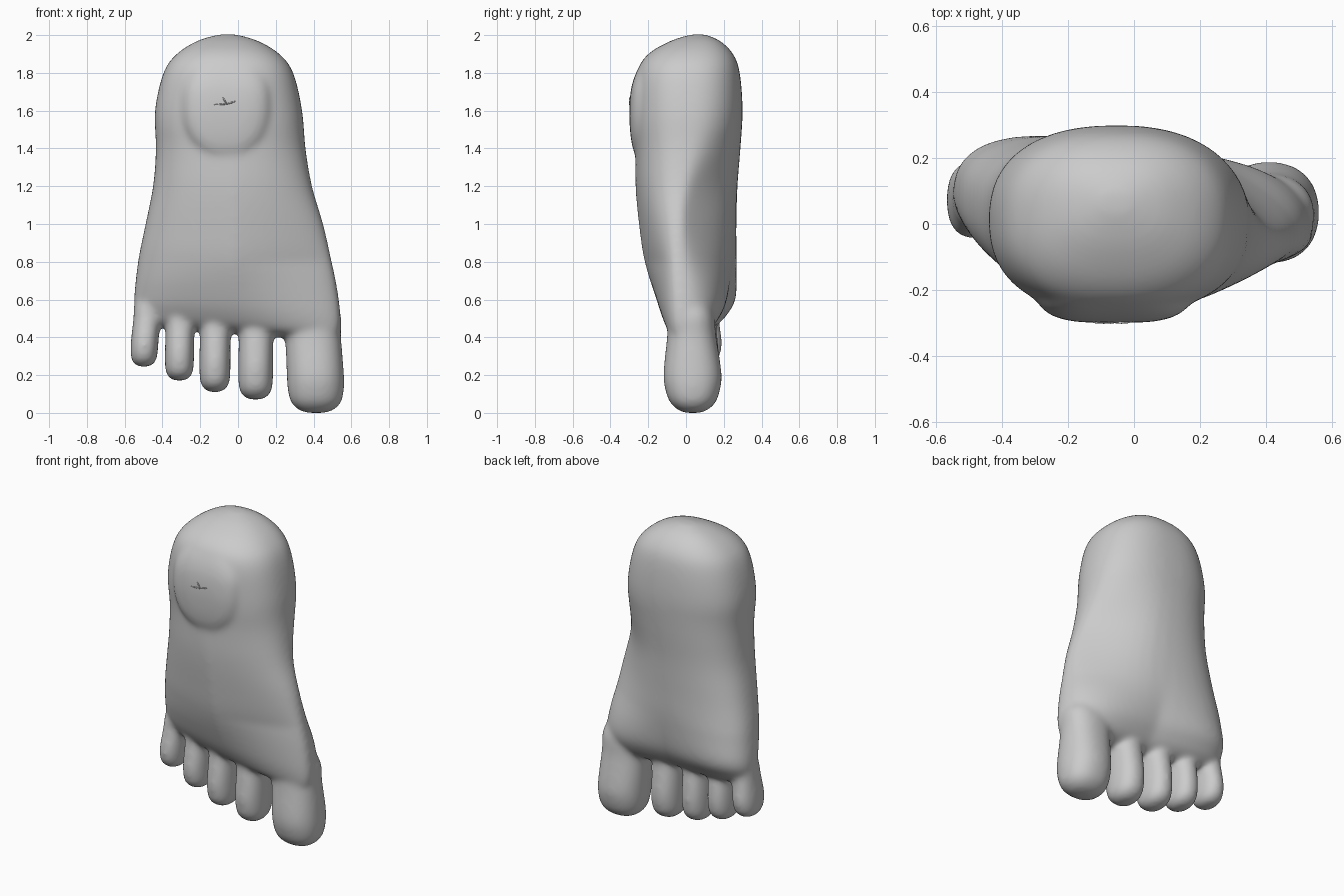
import bpy
import bmesh
import math
from mathutils import Vector, Matrix

cube = bpy.data.objects.get("Cube")
if cube:
    bpy.data.objects.remove(cube, do_unlink=True)

skin = bpy.data.materials.new("matte grey")
skin.use_nodes = True
grey = (0.6, 0.6, 0.6, 1)
skin.diffuse_color = grey
skin.node_tree.nodes["Principled BSDF"].inputs["Base Color"].default_value = grey

SIDES = 48
STEPS = 4


def power(value, exponent):
    return math.copysign(abs(value) ** exponent, value)


def bell(value, centre, spread):
    return math.exp(-((value - centre) / spread) ** 2)


def clamp(value):
    return min(max(value, 0), 1)


def blend_rows(rows):
    """Catmull-Rom interpolation between cross-sections."""
    rows = [Vector(r) for r in rows]
    result = []
    for i in range(len(rows) - 1):
        a, b, c, d = (rows[max(i - 1, 0)], rows[i], rows[i + 1],
                      rows[min(i + 2, len(rows) - 1)])
        for s in range(STEPS):
            t = s / STEPS
            result.append(0.5 * (2 * b + (c - a) * t
                                 + (2 * a - 5 * b + 4 * c - d) * t ** 2
                                 + (3 * b - a - 3 * c + d) * t ** 3))
    return result + [rows[-1]]


def loft(bm, rows, roundness, shape=None):
    """Skin rows of (height, left, right, front, back) with closed ends."""
    rings = []
    for z, x0, x1, y0, y1 in blend_rows(rows):
        ring = []
        for k in range(SIDES):
            a = math.tau * k / SIDES
            u, v = power(math.cos(a), roundness), power(math.sin(a), roundness)
            p = Vector(((x0 + x1) / 2 + u * (x1 - x0) / 2,
                        (y0 + y1) / 2 + v * (y1 - y0) / 2, z))
            if shape:
                shape(p, u, v)
            ring.append(bm.verts.new(p))
        rings.append(ring)
    for low, high in zip(rings, rings[1:]):
        for k in range(SIDES):
            n = (k + 1) % SIDES
            bm.faces.new((low[k], low[n], high[n], high[k]))
    bm.faces.new(rings[0][::-1])
    bm.faces.new(rings[-1])


def sole_shape(p, u, v):
    """Tilt the forefoot, slope the instep, hollow the arch, swell the ball."""
    fore = clamp((1.5 - p.z) / 0.7)
    p.y -= 0.06 * fore * u
    if v > 0:
        p.y += 0.08 * bell(p.z, 0.55, 0.2) * abs(u) * v
        if u > 0:
            p.y -= 0.18 * bell(p.z, 1.08, 0.32) * v * u * u
    elif u > 0:
        p.y -= 0.12 * fore * clamp((p.z - 0.45) / 0.35) * u * v
    p.z -= 0.08 * p.x * clamp((0.7 - p.z) / 0.2)


bm = bmesh.new()

# Heel, instep and ball
loft(bm, [
    (0.42, -0.47, 0.47, 0.01, 0.06),
    (0.45, -0.52, 0.52, -0.06, 0.12),
    (0.50, -0.545, 0.54, -0.105, 0.165),
    (0.60, -0.55, 0.538, -0.155, 0.215),
    (0.80, -0.53, 0.498, -0.22, 0.25),
    (1.00, -0.49, 0.453, -0.25, 0.26),
    (1.20, -0.45, 0.393, -0.268, 0.27),
    (1.40, -0.435, 0.358, -0.268, 0.288),
    (1.60, -0.44, 0.34, -0.275, 0.30),
    (1.80, -0.395, 0.293, -0.26, 0.285),
    (1.90, -0.325, 0.22, -0.20, 0.25),
    (1.97, -0.215, 0.105, -0.08, 0.18),
    (2.004, -0.10, -0.01, 0.03, 0.10),
], 0.84, sole_shape)

# Broad flat ankle stump, sharpest along its lower rim
loft(bm, [
    (1.345, -0.13, 0.01, -0.25, 0),
    (1.38, -0.20, 0.08, -0.275, 0),
    (1.44, -0.26, 0.14, -0.29, 0),
    (1.52, -0.295, 0.175, -0.298, 0),
    (1.62, -0.305, 0.185, -0.30, 0),
    (1.73, -0.295, 0.175, -0.288, 0),
    (1.83, -0.25, 0.13, -0.25, 0),
    (1.90, -0.20, 0.08, -0.19, 0),
], 0.58)

# Toes: tip height, left, right, front, back, root x and root y
toes = [
    (0.00, 0.262, 0.565, -0.118, 0.19, 0.37, 0.02),
    (0.07, 0.0, 0.186, -0.10, 0.16, 0.10, 0.02),
    (0.11, -0.205, -0.04, -0.09, 0.165, -0.115, 0.04),
    (0.17, -0.388, -0.233, -0.07, 0.175, -0.30, 0.06),
    (0.243, -0.572, -0.425, -0.045, 0.19, -0.455, 0.085),
]
for tip, x0, x1, y0, y1, root_x, root_y in toes:
    cx, cy = (x0 + x1) / 2, (y0 + y1) / 2
    wide, deep = (x1 - x0) / 2, (y1 - y0) / 2
    length = 0.66 - tip
    cap = min(wide * 0.95, 0.12)
    rows = []
    # Rounded tip, full pad, slim neck, flared root buried in the ball
    for h, w, d in ((0.0, 0.3, 0.25), (cap * 0.12, 0.6, 0.5), (cap * 0.45, 0.87, 0.78),
                    (cap, 0.98, 0.94), (length * 0.32, 1, 1),
                    (length * 0.62, 0.98, 0.84), (length * 0.8, 1.04, 0.78),
                    (length, 0.6, 0.4)):
        blend = (h / length) ** 2
        x = cx + (root_x - cx) * blend
        y = cy + (root_y - cy) * blend
        rows.append((tip + h, x - wide * w, x + wide * w, y - deep * d, y + deep * d))
    loft(bm, rows, 0.88)

mesh = bpy.data.meshes.new("foot")
bmesh.ops.recalc_face_normals(bm, faces=bm.faces)
bm.to_mesh(mesh)
bm.free()
mesh.materials.append(skin)
foot = bpy.data.objects.new("foot", mesh)
bpy.context.collection.objects.link(foot)

# Fuse the parts into one soft skin
fuse = foot.modifiers.new("fuse", "REMESH")
fuse.mode = "VOXEL"
fuse.voxel_size = 0.011
fuse.use_smooth_shade = True
soften = foot.modifiers.new("soften", "SMOOTH")
soften.factor = 0.5
soften.iterations = 36

# Small pinched creases at the centre of the stump
for i, (angle, size) in enumerate(((0.3, 0.026), (2.1, 0.022), (3.2, 0.035))):
    bm = bmesh.new()
    bmesh.ops.create_uvsphere(
        bm, u_segments=12, v_segments=8, radius=1,
        matrix=Matrix.Translation((-0.06, -0.299, 1.635)) @ Matrix.Rotation(-angle, 4, "Y")
        @ Matrix.Translation((size * 0.9, 0, 0)) @ Matrix.Diagonal((size, 0.004, 0.004, 1)))
    crease_mesh = bpy.data.meshes.new("stump_crease")
    bm.to_mesh(crease_mesh)
    bm.free()
    crease_mesh.materials.append(skin)
    crease = bpy.data.objects.new(f"stump_crease_{i + 1}", crease_mesh)
    bpy.context.collection.objects.link(crease)
